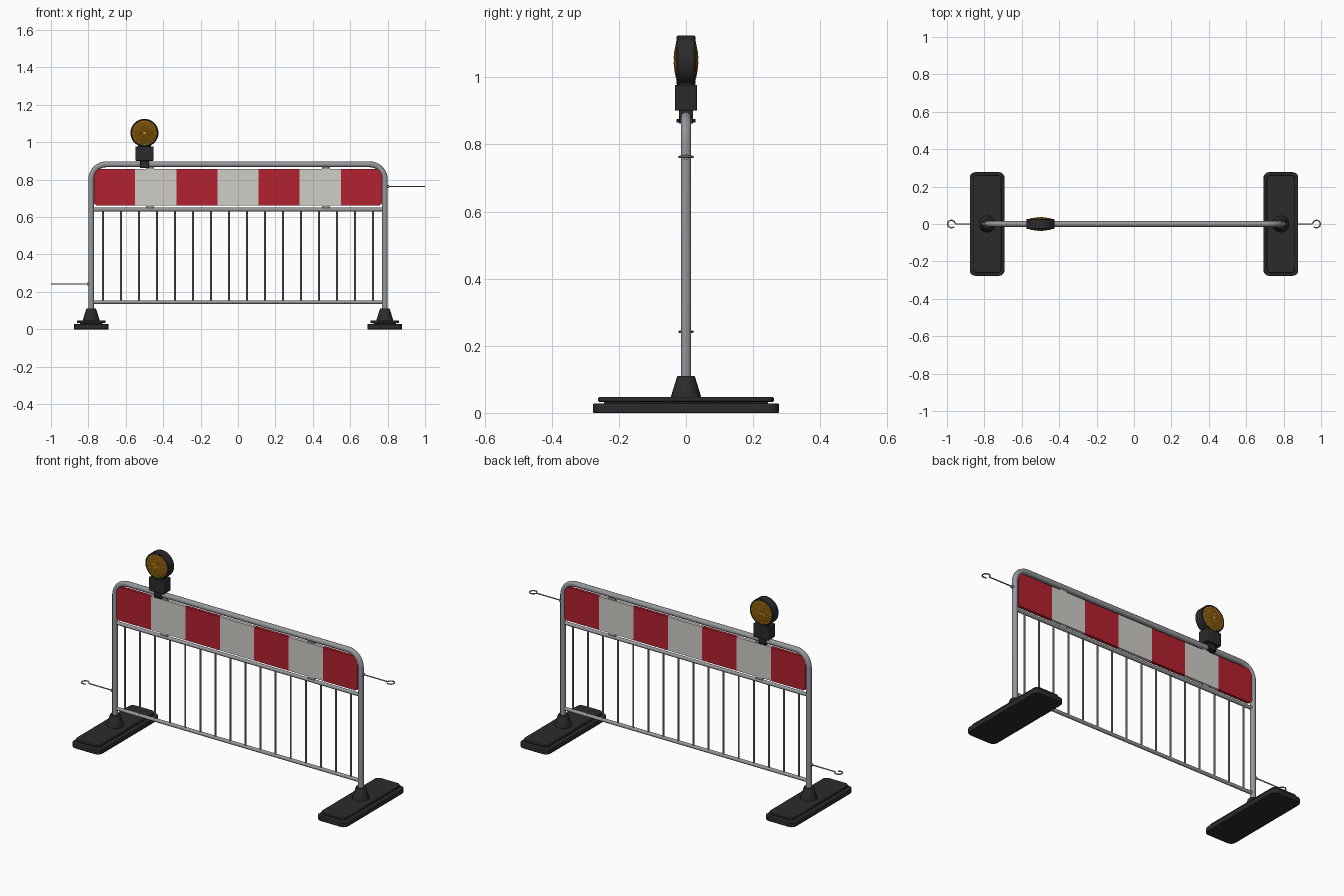
import bpy
import bmesh
from math import pi, cos, sin, radians
from mathutils import Matrix, Vector

cube = bpy.data.objects.get("Cube")
if cube:
    bpy.data.objects.remove(cube, do_unlink=True)


def material(name, rgb, rough=0.6):
    m = bpy.data.materials.new(name)
    m.use_nodes = True
    m.diffuse_color = (*rgb, 1)
    node = m.node_tree.nodes["Principled BSDF"]
    node.inputs["Base Color"].default_value = (*rgb, 1)
    node.inputs["Roughness"].default_value = rough
    return m


STEEL = material("galvanised steel", (0.3, 0.31, 0.33))
RUBBER = material("black rubber", (0.024, 0.024, 0.025))
RED = material("signal red", (0.45, 0.015, 0.028))
WHITE = material("off white", (0.62, 0.61, 0.57))
AMBER = material("amber lens", (0.72, 0.31, 0.012))
parts = []


def add(name, mesh, *mats):
    obj = bpy.data.objects.new(name, mesh)
    bpy.context.collection.objects.link(obj)
    for m in mats:
        mesh.materials.append(m)
    parts.append(obj)
    return obj


def from_bm(name, bm, *mats):
    mesh = bpy.data.meshes.new(name)
    bmesh.ops.recalc_face_normals(bm, faces=bm.faces)
    bm.to_mesh(mesh)
    bm.free()
    return add(name, mesh, *mats)


def box_bm(lo, hi, corner=0.0, axis=2):
    """Box between two points, with the edges along one axis rounded."""
    lo, hi = Vector(lo), Vector(hi)
    bm = bmesh.new()
    bmesh.ops.create_cube(bm, size=1)
    bmesh.ops.scale(bm, vec=hi - lo, verts=bm.verts)
    bmesh.ops.translate(bm, vec=(lo + hi) / 2, verts=bm.verts)
    if corner:
        edges = [e for e in bm.edges
                 if abs((e.verts[0].co - e.verts[1].co).normalized()[axis]) > 0.9]
        bmesh.ops.bevel(bm, geom=edges, offset=corner, segments=5,
                        profile=0.5, affect='EDGES')
    return bm


def box(name, lo, hi, mat, corner=0.0, edge=0.0):
    obj = from_bm(name, box_bm(lo, hi, corner), mat)
    if edge:
        mod = obj.modifiers.new("soft edges", 'BEVEL')
        mod.width, mod.segments = edge, 2
        mod.limit_method, mod.angle_limit = 'ANGLE', radians(50)
    return obj


def tube(name, points, radius, mat, sides=2):
    """Round bar swept along a path."""
    curve = bpy.data.curves.new(name, 'CURVE')
    curve.dimensions = '3D'
    curve.bevel_depth, curve.bevel_resolution = radius, sides
    curve.use_fill_caps = True
    spline = curve.splines.new('POLY')
    spline.points.add(len(points) - 1)
    for p, co in zip(spline.points, points):
        p.co = (*co, 1)
    temp = bpy.data.objects.new("temp", curve)
    bpy.context.collection.objects.link(temp)
    graph = bpy.context.evaluated_depsgraph_get()
    mesh = bpy.data.meshes.new_from_object(temp.evaluated_get(graph))
    bpy.data.objects.remove(temp, do_unlink=True)
    mesh.materials.clear()
    return add(name, mesh, mat)


def lathe(name, profile, centre, axis, mat, steps=40, closed=False):
    """Spin (radius, height) points about the z or y axis."""
    bm = bmesh.new()
    verts = [bm.verts.new((r, 0, h)) for r, h in profile]
    pairs = list(zip(verts, verts[1:])) + ([(verts[-1], verts[0])] if closed else [])
    edges = [bm.edges.new(p) for p in pairs]
    bmesh.ops.spin(bm, geom=verts + edges, cent=(0, 0, 0), axis=(0, 0, 1),
                   angle=2 * pi, steps=steps, use_duplicate=False)
    bmesh.ops.remove_doubles(bm, verts=bm.verts, dist=0.0001)
    if axis == 'Y':
        bmesh.ops.rotate(bm, verts=bm.verts, cent=(0, 0, 0),
                         matrix=Matrix.Rotation(pi / 2, 3, 'X'))
    bmesh.ops.translate(bm, vec=centre, verts=bm.verts)
    return from_bm(name, bm, mat)


# Bent outer frame
PX, TOP, BEND = 0.785, 0.882, 0.08
right_bend = [(PX - BEND + BEND * cos(a), 0, TOP - BEND + BEND * sin(a))
              for a in (i * pi / 16 for i in range(9))]
left_bend = [(-x, y, z) for x, y, z in reversed(right_bend)]
tube("outer_frame", [(PX, 0, 0.04)] + right_bend + left_bend + [(-PX, 0, 0.04)],
     0.0155, STEEL, 4)

# Rails and infill bars
for name, z in (("middle_rail", 0.64), ("bottom_rail", 0.145)):
    tube(name, [(-PX, 0, z), (PX, 0, z)], 0.0105, STEEL, 3)
for i in range(16):
    x = -0.7225 + i * 1.445 / 15
    tube(f"infill_bar_{i + 1}", [(x, 0, 0.145), (x, 0, 0.64)], 0.005, STEEL)

# Striped warning board
W, STRIPES = 0.77, 7
bm = box_bm((-W, -0.009, 0.662), (W, 0.009, 0.856), 0.018, 1)
for i in range(1, STRIPES):
    bmesh.ops.bisect_plane(bm, geom=bm.verts[:] + bm.edges[:] + bm.faces[:],
                           plane_co=(-W + 2 * W * i / STRIPES, 0, 0),
                           plane_no=(1, 0, 0))
for f in bm.faces:
    x = f.calc_center_median().x
    f.material_index = int((x + W) / (2 * W) * STRIPES - 1e-4) % 2
from_bm("warning_board", bm, RED, WHITE)

# Small tabs holding the board
for side, s in (("left", 1), ("right", -1)):
    for level, lo, hi in (("upper", 0.853, 0.872), ("lower", 0.645, 0.665)):
        box(f"{side}_{level}_board_tab", (s * 0.47 - 0.022, -0.006, lo),
            (s * 0.47 + 0.022, 0.006, hi), STEEL)

# Rubber feet with post sockets
for side, s in (("left", 1), ("right", -1)):
    x = s * PX
    for name, hx, hy, lo, hi, corner in (
            ("foot_base", 0.093, 0.277, 0, 0.028, 0.03),
            ("foot_core", 0.06, 0.245, 0.026, 0.035, 0.02),
            ("foot_plate", 0.077, 0.262, 0.033, 0.047, 0.024)):
        box(f"{side}_{name}", (x - hx, -hy, lo), (x + hx, hy, hi), RUBBER,
            corner, 0.003)
    lathe(f"{side}_post_socket",
          [(0, 0.045), (0.045, 0.045), (0.044, 0.052), (0.028, 0.104),
           (0.025, 0.11), (0, 0.11)], (x, 0, 0), 'Z', RUBBER, 24)

# Coupling hooks, opening towards the front
for side, s, z in (("left", 1, 0.763), ("right", -1, 0.242)):
    arc = [(s * (0.976 + 0.02 * cos(a)), 0.02 * sin(a), z)
           for a in (radians(165 - i * 20) for i in range(16))]
    tube(f"{side}_hook", [(s * PX, 0, z), (s * 0.952, 0, z)] + arc, 0.0035, STEEL)
    tube(f"{side}_hook_collar", [(s * PX, 0, z), (s * 0.807, 0, z)],
         0.009, STEEL, 3)

# Lamp: clamp, battery box, neck and round housing
LX, LZ = -0.5, 1.05
box("lamp_clamp", (LX - 0.023, -0.021, 0.862), (LX + 0.023, 0.021, 0.906),
    RUBBER, 0, 0.002)
for s in (-1, 1):
    tube("clamp_bolt", [(LX + s * 0.012, -0.028, 0.871),
                        (LX + s * 0.012, 0.028, 0.871)], 0.005, RUBBER)
box("battery_box", (LX - 0.048, -0.033, 0.901), (LX + 0.048, 0.033, 0.978),
    RUBBER, 0.006, 0.003)
box("lamp_neck", (LX - 0.035, -0.018, 0.97), (LX + 0.035, 0.018, 1.0),
    RUBBER, 0, 0.003)
half = [(0.066, 0.02), (0.067, 0.027), (0.071, 0.028), (0.075, 0.024)]
lathe("lamp_housing", half + [(r, -h) for r, h in reversed(half)],
      (LX, 0, LZ), 'Y', RUBBER, 48, True)

# Faceted domed lenses, front and back
lenses = []
RINGS, R = 9, 0.0675
for name, s in (("front_lens", -1), ("back_lens", 1)):
    profile = [(R * i / RINGS, -s * (0.035 - 0.011 * (i / RINGS) ** 2))
               for i in range(RINGS + 1)]
    lens = lathe(name, profile, (LX, 0, LZ), 'Y', AMBER, 36)
    bm = bmesh.new()
    bm.from_mesh(lens.data)
    if sum(f.normal.y for f in bm.faces) * s < 0:
        bmesh.ops.reverse_faces(bm, faces=bm.faces)
    bm.normal_update()
    bmesh.ops.poke(bm, faces=[f for f in bm.faces if len(f.verts) == 4],
                   offset=0.0022)
    bm.to_mesh(lens.data)
    bm.free()
    lenses.append(lens)

# Smooth the round parts, keep the lens facets flat
bpy.ops.object.select_all(action='DESELECT')
for obj in parts:
    if obj not in lenses:
        obj.select_set(True)
        bpy.context.view_layer.objects.active = obj
bpy.ops.object.shade_smooth_by_angle(angle=radians(40))
bpy.ops.object.select_all(action='DESELECT')
